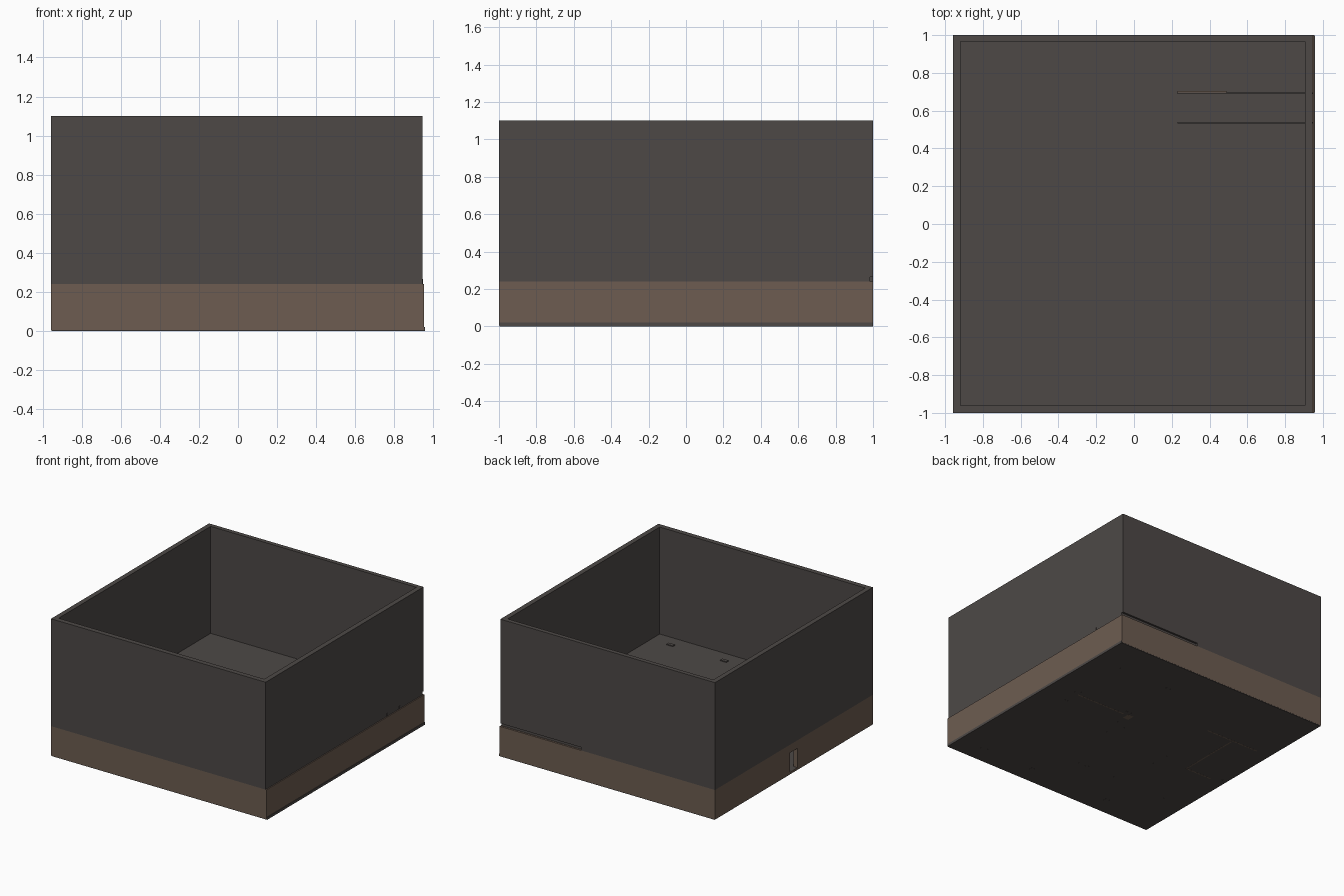
import bpy, bmesh

if "Cube" in bpy.data.objects:
    bpy.data.objects.remove(bpy.data.objects["Cube"])


def material(name, rgb):
    m = bpy.data.materials.new(name)
    m.diffuse_color = (*rgb, 1)
    m.use_nodes = True
    m.node_tree.nodes["Principled BSDF"].inputs["Base Color"].default_value = m.diffuse_color
    return m


CHARCOAL = material("charcoal", (0.075, 0.066, 0.062))
BROWN = material("warm brown", (0.153, 0.108, 0.082))


def finish(name, bm, mat):
    bmesh.ops.recalc_face_normals(bm, faces=bm.faces)
    me = bpy.data.meshes.new(name)
    bm.to_mesh(me)
    bm.free()
    ob = bpy.data.objects.new(name, me)
    bpy.context.collection.objects.link(ob)
    me.materials.append(mat)
    return ob


def box(name, x, y, z, mat):
    bm = bmesh.new()
    bmesh.ops.create_cube(bm, size=1)
    for v in bm.verts:
        v.co = [r[0] if c < 0 else r[1] for c, r in zip(v.co, (x, y, z))]
    return finish(name, bm, mat)


def ring(name, outer, inner, z, mat):
    """Rectangular wall ring; outer and inner are x0, x1, y0, y1."""
    bm = bmesh.new()
    loops = []
    for h in z:
        for x0, x1, y0, y1 in (outer, inner):
            loops.append([bm.verts.new((x, y, h)) for x, y in
                          ((x0, y0), (x1, y0), (x1, y1), (x0, y1))])
    lo_out, lo_in, hi_out, hi_in = loops
    for a, b in ((lo_out, hi_out), (hi_out, hi_in), (hi_in, lo_in), (lo_in, lo_out)):
        for i in range(4):
            j = (i + 1) % 4
            bm.faces.new((a[i], a[j], b[j], b[i]))
    return finish(name, bm, mat)


def cut(ob, x, y, z):
    c = box("cutter", x, y, z, ob.data.materials[0])
    c.hide_render = True
    mod = ob.modifiers.new("cut", 'BOOLEAN')
    mod.operation, mod.solver, mod.object = 'DIFFERENCE', 'EXACT', c
    bpy.context.view_layer.objects.active = ob
    bpy.ops.object.modifier_apply(modifier=mod.name)
    bpy.data.objects.remove(c)


# Base slab, showing as a dark strip on the right side
box("floor_slab", (-0.954, 0.957), (-0.997, 0.999), (0, 0.02), CHARCOAL)

# Lower storey walls with a doorway on the left side
lower = ring("lower_walls", (-0.957, 0.953, -1, 1), (-0.92, 0.91, -0.96, 0.965),
             (0.005, 0.24), BROWN)
cut(lower, (-1.1, -0.85), (-0.045, 0.05), (0.02, 0.175))

# Slab between storeys, and the tall parapet above with a slot at the back
box("upper_slab", (-0.94, 0.93), (-0.98, 0.98), (0.222, 0.243), CHARCOAL)
upper = ring("upper_walls", (-0.957, 0.945, -1, 1), (-0.918, 0.905, -0.96, 0.965),
             (0.24, 1.1), CHARCOAL)
cut(upper, (0.23, 1.1), (0.985, 1.1), (0.23, 0.265))

# Long partitions that rise through the upper slab and out of the right wall
for i, y in enumerate((0.535, 0.693)):
    box(f"long_partition_{i}", (0.23, 0.948), (y - 0.004, y + 0.004),
        (0.001, 0.265), CHARCOAL)
box("brown_partition", (0.23, 0.49), (0.697, 0.704), (0.001, 0.262), BROWN)

# Room partitions on the lower floor, their feet flush with the underside
rooms = [((-0.605, -0.595), (-0.11, 0.40)), ((-0.83, -0.36), (0.41, 0.42)),
         ((-0.83, -0.60), (-0.12, -0.11)), ((0.27, 0.71), (0.20, 0.21))]
for i, (x, y) in enumerate(rooms):
    box(f"room_partition_{i}", x, y, (-0.0005, 0.222), BROWN)
box("brown_floor_plate", (0.19, 0.24), (0.16, 0.22), (-0.0005, 0.02), BROWN)

# Columns whose heads stand slightly above the upper slab
wide = [(x, y) for x in (0.255, 0.73) for y in (-0.85, 0.075, 0.235, 0.69)]
wide += [(-0.455, -0.85), (-0.345, -0.225)]
small = [(-0.765, -0.56), (-0.27, -0.56), (-0.015, -0.56), (0.05, -0.56),
         (-0.92, -0.078), (-0.385, -0.078), (0.185, -0.078), (0.14, 0.042)]
for name, spots, hx, hy in (("wide_column", wide, 0.027, 0.014),
                            ("small_column", small, 0.013, 0.01)):
    for i, (x, y) in enumerate(spots):
        box(f"{name}_{i}", (x - hx, x + hx), (y - hy, y + hy),
            (-0.0005, 0.25), CHARCOAL)
